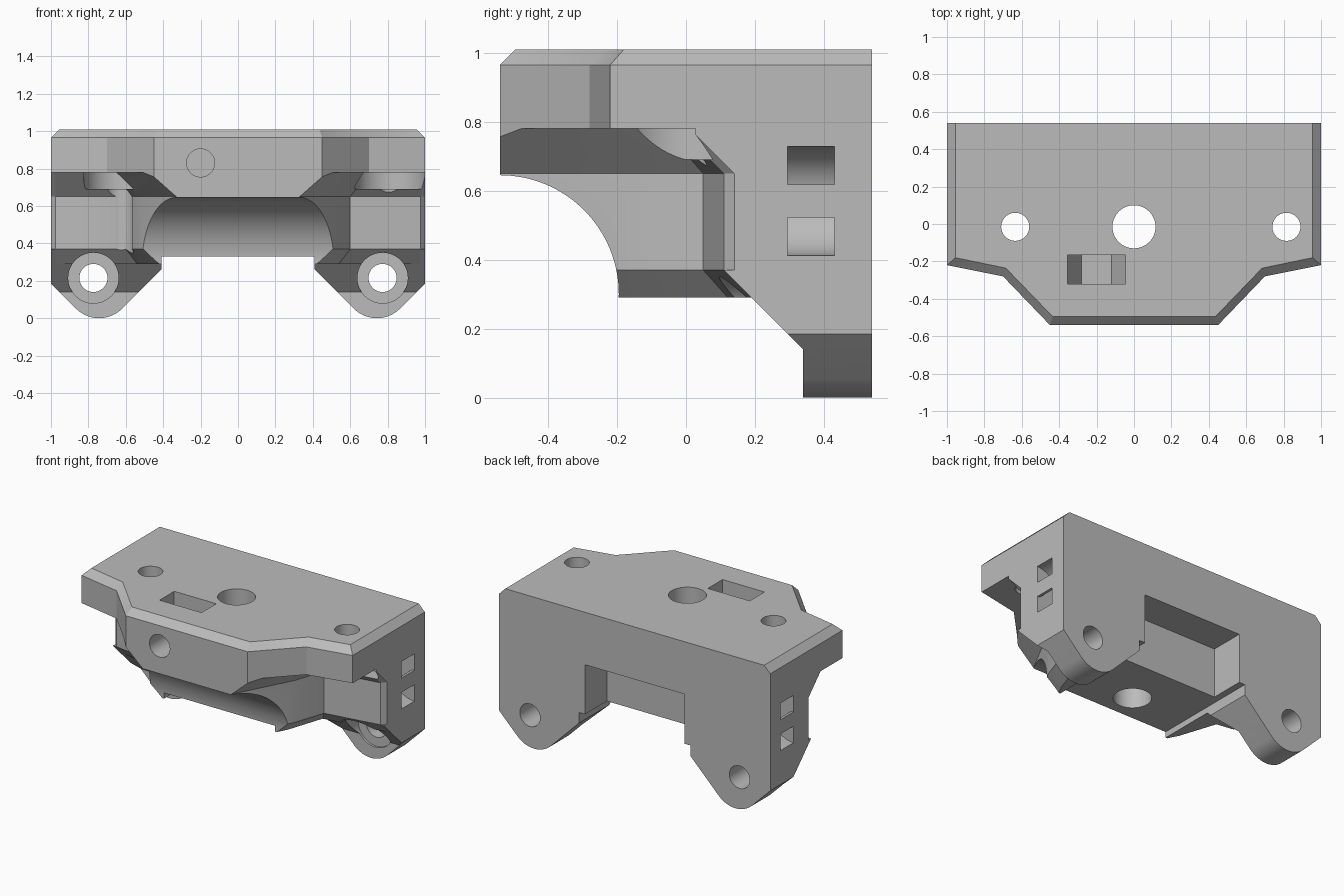
import bpy, bmesh
from math import cos, sin, radians

old = bpy.data.objects.get("Cube")
if old:
    bpy.data.objects.remove(old, do_unlink=True)

grey = bpy.data.materials.new("plain grey")
grey.use_nodes = True
GREY = (0.5, 0.5, 0.5, 1)
grey.diffuse_color = GREY
grey.node_tree.nodes["Principled BSDF"].inputs["Base Color"].default_value = GREY


def loft(name, rings):
    """Closed solid through stacked rings with equal point counts."""
    bm = bmesh.new()
    rows = [[bm.verts.new(p) for p in ring] for ring in rings]
    n = len(rows[0])
    for a, b in zip(rows, rows[1:]):
        for i in range(n):
            j = (i + 1) % n
            bm.faces.new((a[i], a[j], b[j], b[i]))
    bm.faces.new(rows[0][::-1])
    bm.faces.new(rows[-1])
    bmesh.ops.recalc_face_normals(bm, faces=bm.faces)
    mesh = bpy.data.meshes.new(name)
    bm.to_mesh(mesh)
    bm.free()
    mesh.materials.append(grey)
    ob = bpy.data.objects.new(name, mesh)
    bpy.context.collection.objects.link(ob)
    return ob


def prism(name, pts, axis, lo, hi):
    place = {"x": lambda u, v, w: (w, u, v),
             "y": lambda u, v, w: (u, w, v),
             "z": lambda u, v, w: (u, v, w)}[axis]
    return loft(name, [[place(u, v, w) for u, v in pts] for w in (lo, hi)])


def arc(cx, cy, r, start, end, steps):
    angles = [radians(start + (end - start) * i / steps) for i in range(steps + 1)]
    return [(cx + r * cos(a), cy + r * sin(a)) for a in angles]


def cylinder(name, cx, cy, r, axis, lo, hi, steps=64):
    return prism(name, arc(cx, cy, r, 0, 360, steps)[:-1], axis, lo, hi)


def rect(x0, x1, y0, y1):
    return [(x0, y0), (x1, y0), (x1, y1), (x0, y1)]


def mirrored(half):
    return half + [(-x, y) for x, y in reversed(half)]


def combine(target, tool, operation):
    """Apply a boolean and discard the tool."""
    mod = target.modifiers.new(operation.lower(), "BOOLEAN")
    mod.operation = operation
    mod.solver = "EXACT"
    mod.object = tool
    tool.hide_render = True
    bpy.context.view_layer.objects.active = target
    bpy.ops.object.modifier_apply(modifier=mod.name)
    bpy.data.objects.remove(tool, do_unlink=True)


# Top slab with a bevelled rim on the front and sides
outline = mirrored([(0.45, -0.54), (0.7, -0.28), (1, -0.22), (1, 0.54)])
inner = mirrored([(0.435, -0.495), (0.685, -0.236), (0.955, -0.18), (0.955, 0.54)])
slab = loft("top_slab", [[(x, y, z) for x, y in ring] for ring, z in
                         ((outline, 0.78), (outline, 0.965), (inner, 1.01))])

# Stepped body: wall points and the direction each moves as the wall flares
wall = [(0.33, -0.54, 1.13, 0), (0.53, -0.16, 0.92, -0.39),
        (0.6, 0.05, 0.757, -0.893), (0.975, 0.11, 0, -1),
        (1, 0.14, 0, -1), (1, 0.54, 0, 0)]


def wall_ring(z, flare):
    half = [(x + dx * flare, y + dy * flare) for x, y, dx, dy in wall]
    return [(x, y, z) for x, y in mirrored(half)]


body = loft("bracket_body", [wall_ring(0.29, -0.08), wall_ring(0.37, 0),
                             wall_ring(0.65, 0), wall_ring(0.79, 0.14)])
combine(body, prism("outline_trim", outline, "z", 0, 0.9), "INTERSECT")
combine(body, slab, "UNION")

# Rounded mounting ears, sloped in front
ear_half = ([(0.41, 0.37), (1, 0.37), (1, 0.185)]
            + arc(0.7425, 0.175, 0.175, -45, -135, 16) + [(0.41, 0.26)])
slope = [(0.11, 0.37), (0.34, 0.14), (0.34, -0.1), (0.54, -0.1), (0.54, 0.37)]
for side in (-1, 1):
    ear = prism("mounting_ear", [(side * x, z) for x, z in ear_half], "y", 0, 0.54)
    combine(ear, prism("ear_slope", slope, "x", -1.1, 1.1), "INTERSECT")
    combine(body, ear, "UNION")

# Concave front, underside channel and rear pocket
cuts = [cylinder("front_hollow", -0.54, 0.3, 0.345, "x", -0.9, 0.9, 128),
        prism("underside_channel", rect(-0.41, 0.41, -0.7, 0.7), "z", 0, 0.33),
        prism("rear_pocket", rect(-0.366, 0.366, 0.31, 0.7), "z", 0.2, 0.66)]

# Vertical bores, with clearance recesses below the outer two
cuts.append(cylinder("centre_bore", 0, -0.015, 0.115, "z", 0, 1.2))
for x in (-0.635, 0.815):
    cuts.append(cylinder("recess", x, -0.015, 0.19, "z", 0.69, 0.78))
    cuts.append(cylinder("side_bore", x, -0.015, 0.075, "z", 0.3, 1.2))

# Nut slot in the top and its screw hole from the front
nut = [(-0.355, 1.2), (-0.355, 0.83), (-0.28, 0.7),
       (-0.12, 0.7), (-0.045, 0.83), (-0.045, 1.2)]
cuts.append(prism("nut_slot", nut, "y", -0.32, -0.165))
cuts.append(cylinder("screw_hole", -0.2, 0.83, 0.075, "y", -0.7, -0.03))

# Ear bolt holes with counterbores, and curved strap tunnels in the sides
for side in (-1, 1):
    cuts.append(cylinder("bolt_hole", side * 0.773, 0.215, 0.075, "y", 0, 0.7))
    cuts.append(cylinder("counterbore", side * 0.773, 0.215, 0.135, "y", 0, 0.355))
    loop = ([(1.1, 0.728)] + arc(1, 0.57, 0.158, 90, 270, 24) + [(1.1, 0.412)]
            + [(1.1, 0.522)] + arc(1, 0.57, 0.048, 270, 90, 24) + [(1.1, 0.618)])
    cuts.append(prism("strap_tunnel", [(side * x, z) for x, z in loop],
                      "y", 0.295, 0.43))

for cut in cuts:
    combine(body, cut, "DIFFERENCE")

bpy.ops.object.select_all(action="DESELECT")
body.select_set(True)
bpy.context.view_layer.objects.active = body
bpy.ops.object.shade_smooth_by_angle(angle=radians(25))
